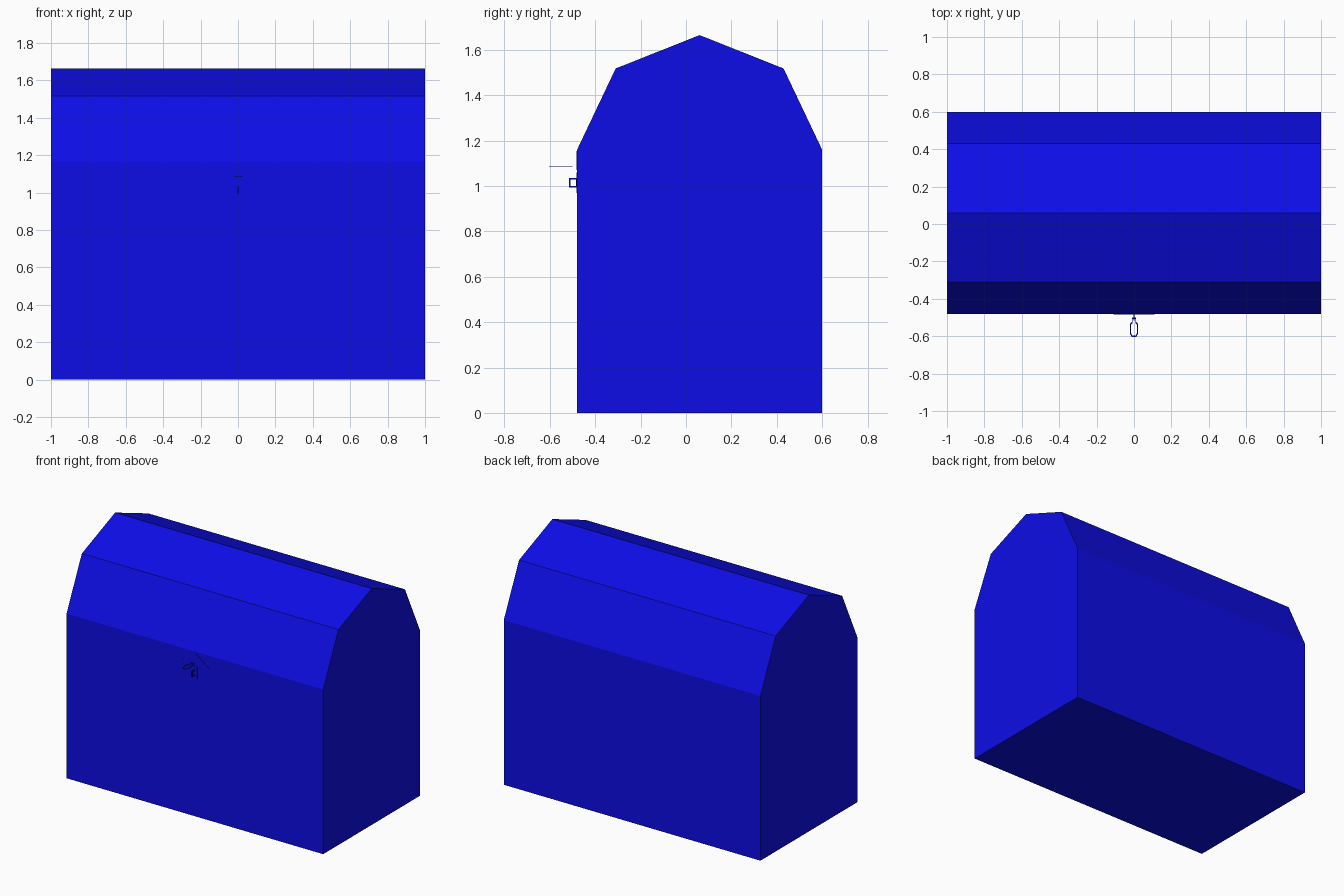
import bpy, bmesh
from mathutils import Vector

if "Cube" in bpy.data.objects:
    bpy.data.objects.remove(bpy.data.objects["Cube"])

blue = bpy.data.materials.new("blue")
blue.diffuse_color = (0.004, 0.004, 0.8, 1)
blue.use_nodes = True
blue.node_tree.nodes["Principled BSDF"].inputs["Base Color"].default_value = blue.diffuse_color


def finish(name, bm):
    bmesh.ops.recalc_face_normals(bm, faces=bm.faces)
    mesh = bpy.data.meshes.new(name)
    bm.to_mesh(mesh)
    bm.free()
    ob = bpy.data.objects.new(name, mesh)
    bpy.context.collection.objects.link(ob)
    mesh.materials.append(blue)
    return ob


def shell(name, profile, half):
    """Extrude an open (y, z) profile along x and close both ends."""
    bm = bmesh.new()
    ends = [[bm.verts.new((x, y, z)) for y, z in profile] for x in (-half, half)]
    a, b = ends
    for i in range(len(profile) - 1):
        bm.faces.new((a[i], a[i + 1], b[i + 1], b[i]))
    bm.faces.new(a)
    bm.faces.new(b)
    return finish(name, bm)


def plate(name, outline, y, depth):
    """Thin plate from an (x, z) outline, facing the front."""
    bm = bmesh.new()
    face = bm.faces.new([bm.verts.new((x, y, z)) for x, z in outline])
    ext = bmesh.ops.extrude_face_region(bm, geom=[face])
    moved = [v for v in ext["geom"] if isinstance(v, bmesh.types.BMVert)]
    bmesh.ops.translate(bm, verts=moved, vec=(0, -depth, 0))
    return finish(name, bm)


def wire_loop(name, points, normal, width, depth):
    """Closed band of rectangular section following a planar outline."""
    bm = bmesh.new()
    pts = [Vector(p) for p in points]
    centre = sum(pts, Vector()) / len(pts)
    n = Vector(normal) * depth / 2
    rings = []
    for p in pts:
        q = p + (centre - p).normalized() * width
        rings.append([bm.verts.new(v) for v in (p - n, p + n, q + n, q - n)])
    for i, r in enumerate(rings):
        s = rings[(i + 1) % len(rings)]
        for k in range(4):
            m = (k + 1) % 4
            bm.faces.new((r[k], r[m], s[m], s[k]))
    return finish(name, bm)


front, back, rim = -0.48, 0.60, 1.16

# Chest body and faceted lid
shell("chest_body", [(front, rim), (front, 0), (back, 0), (back, rim)], 1.0)
shell("chest_lid", [(front, rim), (-0.31, 1.518), (0.06, 1.665),
                    (0.43, 1.518), (back, rim)], 1.0)

# Latch plates on the front
plate("upper_latch_plate", [(-0.11, 1.07), (0.11, 1.07), (0, 1.155)], front, 0.003)
plate("lower_latch_plate", [(-0.02, 0.97), (0.02, 0.97), (0.02, 1.06), (-0.02, 1.06)],
      front, 0.003)

# Square staple standing out from the front
wire_loop("staple", [(0, front, 0.993), (0, -0.515, 0.993),
                     (0, -0.515, 1.035), (0, front, 1.035)], (1, 0, 0), 0.009, 0.008)

# Narrow-necked hasp loop lying flat
half = [(0.01, -0.50), (0.01, -0.522), (0.021, -0.533), (0.021, -0.588), (0.012, -0.603)]
outline = half + [(-x, y) for x, y in reversed(half)]
wire_loop("hasp_loop", [(x, y, 1.085) for x, y in outline], (0, 0, 1), 0.008, 0.004)
